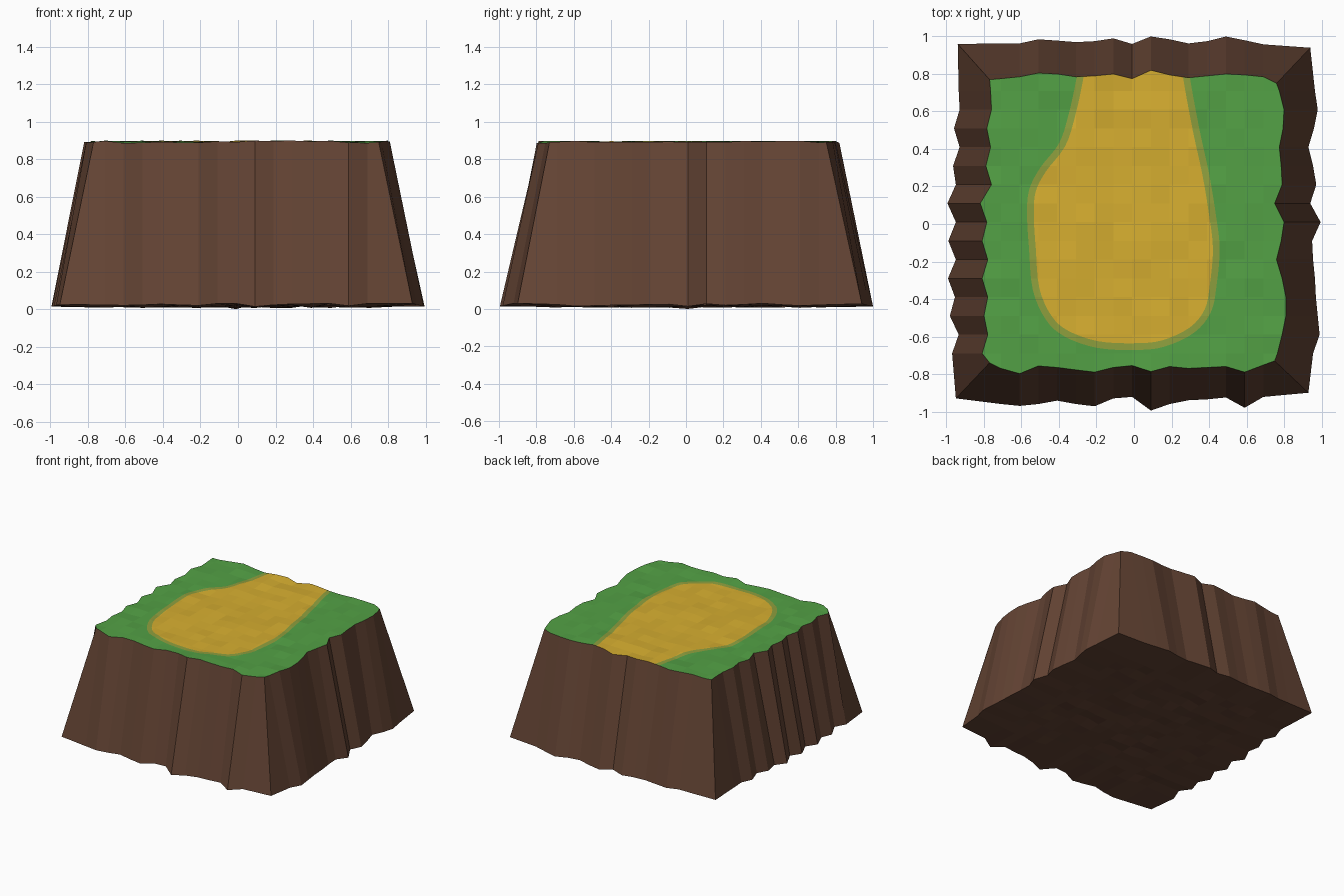
import bpy, random
from mathutils import Vector
from mathutils.geometry import delaunay_2d_cdt

if "Cube" in bpy.data.objects:
    bpy.data.objects.remove(bpy.data.objects["Cube"])

random.seed(7)
N = 16                                              # cells per side
XS = [-0.81 + 0.1 * k for k in range(N + 1)]
YS = [-0.79 + 0.1 * k for k in range(N + 1)]


def material(name, rgb):
    m = bpy.data.materials.new(name)
    lin = [(c / 255 / 12.92 if c < 10 else ((c / 255 + 0.055) / 1.055) ** 2.4) for c in rgb]
    m.diffuse_color = (*lin, 1)
    m.use_nodes = True
    m.node_tree.nodes["Principled BSDF"].inputs["Base Color"].default_value = m.diffuse_color
    return m


grass = material("grass green", (83, 161, 69))
verge = material("olive verge", (143, 160, 62))
sand = material("sand yellow", (214, 174, 48))
earth = material("earth brown", (100, 68, 52))


def make_object(name, verts, faces, mats, indices=None):
    me = bpy.data.meshes.new(name)
    me.from_pydata(verts, [], faces)
    for m in mats:
        me.materials.append(m)
    if indices:
        me.polygons.foreach_set("material_index", indices)
    me.update()
    ob = bpy.data.objects.new(name, me)
    bpy.context.collection.objects.link(ob)
    return ob


def ragged_grid(front, right, back, left, corners):
    """Regular grid whose rim follows the four ragged side profiles (in 1/1000)."""
    g = [[Vector((x, y)) for y in YS] for x in XS]
    for k in range(1, N):
        g[k][0].y = -front[k - 1] / 1000
        g[k][N].y = back[k - 1] / 1000
        g[0][k].x = -left[k - 1] / 1000
        g[N][k].x = right[k - 1] / 1000
    for (i, j), c in zip(((0, 0), (N, 0), (N, N), (0, N)), corners):
        g[i][j] = Vector(c)
    return g


top = ragged_grid(
    [770, 798, 757, 765, 778, 790, 765, 755, 787, 760, 770, 765, 760, 790, 752],
    [765, 790, 810, 810, 790, 760, 785, 800, 750, 790, 785, 775, 795, 800, 775],
    [775, 785, 805, 800, 785, 790, 800, 775, 820, 795, 780, 790, 800, 795, 785],
    [810, 780, 800, 780, 810, 780, 810, 785, 820, 760, 790, 765, 785, 760, 765],
    [(-0.77, -0.74), (0.75, -0.73), (0.76, 0.75), (-0.77, 0.77)])
base = ragged_grid(
    [960, 970, 960, 942, 960, 972, 930, 922, 995, 960, 940, 935, 925, 980, 922],
    [955, 990, 980, 970, 965, 955, 950, 995, 940, 972, 955, 930, 960, 980, 965],
    [963, 963, 985, 978, 970, 975, 990, 960, 1000, 985, 963, 975, 1000, 980, 958],
    [970, 935, 982, 955, 992, 950, 990, 950, 995, 950, 965, 930, 960, 930, 935],
    [(-0.95, -0.93), (0.93, -0.90), (0.94, 0.94), (-0.94, 0.96)])

# Gentle height bumps, shared by the turf and the wall tops
bump = [[random.uniform(-0.007, 0.007) for _ in range(N + 1)] for _ in range(N + 1)]


def height(x, y):
    u = min(max((x - XS[0]) / 0.1, 0), N - 0.001)
    v = min(max((y - YS[0]) / 0.1, 0), N - 0.001)
    i, j = int(u), int(v)
    a, b = u - i, v - j
    return 0.892 + ((bump[i][j] * (1 - a) + bump[i + 1][j] * a) * (1 - b)
                    + (bump[i][j + 1] * (1 - a) + bump[i + 1][j + 1] * a) * b)


def smooth_path(pts, steps=4):
    """Catmull-Rom curve through the points."""
    p = [Vector(q) for q in pts]
    p = [2 * p[0] - p[1]] + p + [2 * p[-1] - p[-2]]
    out = []
    for a, b, c, d in zip(p, p[1:], p[2:], p[3:]):
        for s in range(steps):
            t = s / steps
            out.append(0.5 * (2 * b + (c - a) * t + (2 * a - 5 * b + 4 * c - d) * t * t
                              + (3 * b - a - 3 * c + d) * t ** 3))
    return out + [p[-2]]


def inset(path, d):
    out = []
    for k, q in enumerate(path):
        t = (path[min(k + 1, len(path) - 1)] - path[max(k - 1, 0)]).normalized()
        out.append(q + Vector((-t.y, t.x)) * d)
    return out


# Outline of the sandy patch, running off the back edge
outer = smooth_path([
    (-0.29, 0.90), (-0.31, 0.76), (-0.35, 0.58), (-0.40, 0.43), (-0.50, 0.30), (-0.56, 0.18),
    (-0.57, 0.04), (-0.56, -0.13), (-0.54, -0.35), (-0.47, -0.51), (-0.37, -0.60),
    (-0.20, -0.66), (0.0, -0.672), (0.16, -0.655), (0.32, -0.58), (0.41, -0.47),
    (0.44, -0.33), (0.457, -0.13), (0.435, 0.06), (0.40, 0.27), (0.35, 0.50),
    (0.305, 0.74), (0.28, 0.90)])
inner = inset(outer, 0.036)

# Turf: grid cells cut along both outlines and coloured by which outline holds them
grid_id = lambda i, j: i * (N + 1) + j
cells = [[grid_id(i, j), grid_id(i + 1, j), grid_id(i + 1, j + 1), grid_id(i, j + 1)]
         for i in range(N) for j in range(N)]
pts = [p for col in top for p in col]
n0, n1 = len(pts), len(pts) + len(outer)
loops = [list(range(n0, n1)), list(range(n1, n1 + len(inner)))]
vs, _, fs, _, _, src = delaunay_2d_cdt(pts + outer + inner, [], cells + loops, 3, 1e-5)
faces, idx = [], []
for f, s in zip(fs, src):
    if any(k < len(cells) for k in s):
        faces.append(list(f))
        idx.append(2 if len(cells) + 1 in s else 1 if len(cells) in s else 0)
used = sorted({k for f in faces for k in f})
remap = {k: n for n, k in enumerate(used)}
make_object("turf_top", [(vs[k].x, vs[k].y, height(*vs[k])) for k in used],
            [[remap[k] for k in f] for f in faces], [grass, verge, sand], idx)

# Earth block: bumpy underside plus ragged sloping walls
verts = []
for i in range(N + 1):
    for j in range(N + 1):
        p = base[i][j]
        rim = i in (0, N) or j in (0, N)
        # rim dips where it bulges outward
        bulge = max(abs(p.x), abs(p.y)) - 0.93 if rim else 0.02
        z = 0.03 - 0.25 * max(bulge, 0) if rim else 0.018 + random.uniform(-0.012, 0.012)
        verts.append((p.x, p.y, z))
verts[grid_id(8, 8)] = (base[8][8].x, base[8][8].y, 0.0)
rim = ([(k, 0) for k in range(N)] + [(N, k) for k in range(N)]
       + [(N - k, N) for k in range(N)] + [(0, N - k) for k in range(N)])
faces = [c[::-1] for c in cells]
start = len(verts)
verts += [(*top[i][j], height(*top[i][j])) for i, j in rim]
for k in range(len(rim)):
    n = (k + 1) % len(rim)
    faces.append([grid_id(*rim[k]), grid_id(*rim[n]), start + n, start + k])
make_object("earth_block", verts, faces, [earth])
